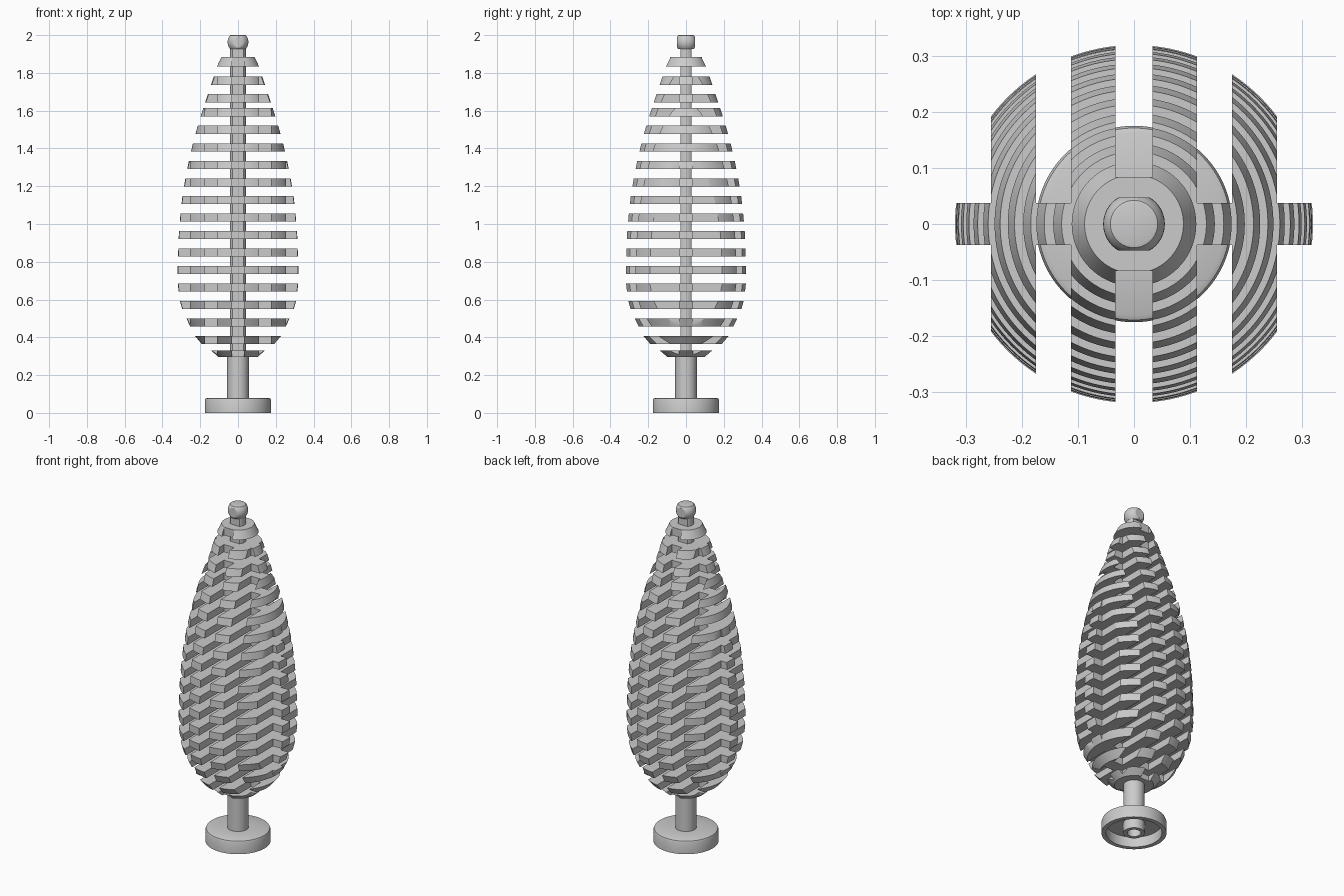
import bpy, bmesh, math
from mathutils import Vector

cube = bpy.data.objects.get("Cube")
if cube:
    bpy.data.objects.remove(cube, do_unlink=True)

grey = bpy.data.materials.new("plain grey")
grey.use_nodes = True
grey.diffuse_color = (0.6, 0.6, 0.6, 1)
grey.node_tree.nodes["Principled BSDF"].inputs["Base Color"].default_value = (0.6, 0.6, 0.6, 1)


def lathe(bm, profile, segments=96):
    """Revolve (radius, z) points, listed from axis to axis, about z."""
    rings = []
    for r, z in profile:
        if r == 0:
            rings.append([bm.verts.new((0, 0, z))])
        else:
            turns = [2 * math.pi * i / segments for i in range(segments)]
            rings.append([bm.verts.new((r * math.cos(a), r * math.sin(a), z)) for a in turns])
    for a, b in zip(rings, rings[1:]):
        if len(a) == 1 or len(b) == 1:
            bm.faces.new(a if len(b) == 1 else b)  # flat end cap
            continue
        for i in range(segments):
            j = (i + 1) % segments
            bm.faces.new((a[i], a[j], b[j], b[i]))
    loose = [v for v in bm.verts if not v.link_faces]
    bmesh.ops.delete(bm, geom=loose, context='VERTS')


def make_object(name, bm):
    bmesh.ops.recalc_face_normals(bm, faces=bm.faces)
    mesh = bpy.data.meshes.new(name)
    bm.to_mesh(mesh)
    bm.free()
    mesh.materials.append(grey)
    obj = bpy.data.objects.new(name, mesh)
    bpy.context.collection.objects.link(obj)
    return obj


def smooth(obj):
    bpy.ops.object.select_all(action='DESELECT')
    obj.select_set(True)
    bpy.context.view_layer.objects.active = obj
    bpy.ops.object.shade_smooth_by_angle(angle=math.radians(30))


def trim_y(bm, limit):
    """Cut flats on the front and back."""
    for s in (-1, 1):
        geom = bm.verts[:] + bm.edges[:] + bm.faces[:]
        cut = bmesh.ops.bisect_plane(bm, geom=geom, plane_co=(0, s * limit, 0),
                                     plane_no=(0, s, 0), clear_outer=True)
        edges = [e for e in cut["geom_cut"] if isinstance(e, bmesh.types.BMEdge)]
        bmesh.ops.holes_fill(bm, edges=edges, sides=0)


# Hollow foot with hub and round post
bm = bmesh.new()
lathe(bm, [(0, .05), (.037, .05), (.037, 0), (.058, 0), (.058, .06), (.15, .06), (.15, 0),
           (.175, 0), (.175, .066), (.171, .076), (.162, .08), (.057, .08), (.057, .3), (0, .3)])
smooth(make_object("foot_and_post", bm))

# Flat-sided stem
bm = bmesh.new()
lathe(bm, [(0, .29), (.042, .29), (.042, 1.95), (0, 1.95)], 48)
trim_y(bm, .03)
smooth(make_object("stem", bm))

# Ball tip with flat top, front and back
bm = bmesh.new()
ball = [(.055 * math.cos(a), 1.963 + .055 * math.sin(a))
        for a in [math.radians(-40 + 10 * i) for i in range(9)]]
lathe(bm, [(0, ball[0][1])] + ball + [(.036, 2), (0, 2)], 48)
trim_y(bm, .047)
smooth(make_object("ball_tip", bm))

# Teardrop outline of the finned body: (z, radius)
outline = [(.297, .105), (.33, .142), (.365, .193), (.406, .227), (.46, .254), (.5, .273),
           (.555, .298), (.6, .309), (.68, .319), (.78, .319), (.96, .313), (1.06, .304),
           (1.15, .294), (1.24, .279), (1.33, .261), (1.43, .238), (1.52, .213),
           (1.61, .185), (1.69, .159), (1.78, .129), (1.835, .111), (1.883, .088)]


def radius(z):
    for (z0, r0), (z1, r1) in zip(outline, outline[1:]):
        if z <= z1:
            return r0 + (r1 - r0) * (z - z0) / (z1 - z0)
    return outline[-1][1]


# Stack of horizontal fins
fins = [(1.883, 1.835), (1.78, 1.735), (1.687, 1.644), (.33, .297)]
fins += [(1.613 - .0928 * i, 1.57 - .0928 * i) for i in range(14)]
bm = bmesh.new()
for top, bottom in fins:
    lathe(bm, [(0, bottom), (radius(bottom), bottom), (radius(top), top), (0, top)], 128)
body = make_object("fins", bm)

# Upright slots that split the fins into ribs: (x from, x to, depth from centre)
slots = [(-.033, .033, .084)]
for s in (-1, 1):
    slots += [(s * .112, s * .175, .037), (s * .255, s * .4, .037)]
bm = bmesh.new()
for x0, x1, depth in slots:
    for s in (-1, 1):
        box = bmesh.ops.create_cube(bm, size=1)["verts"]
        for v in box:
            v.co = Vector(((x0 + x1) / 2 + v.co.x * abs(x1 - x0),
                           s * (depth + .4) / 2 + v.co.y * (.4 - depth),
                           1.1 + v.co.z * 2))
cutter = make_object("slot_cutter", bm)
cutter.hide_render = True

mod = body.modifiers.new("slots", 'BOOLEAN')
mod.operation = 'DIFFERENCE'
mod.solver = 'EXACT'
mod.object = cutter
bpy.ops.object.select_all(action='DESELECT')
body.select_set(True)
bpy.context.view_layer.objects.active = body
bpy.ops.object.modifier_apply(modifier=mod.name)
bpy.data.objects.remove(cutter, do_unlink=True)
smooth(body)
